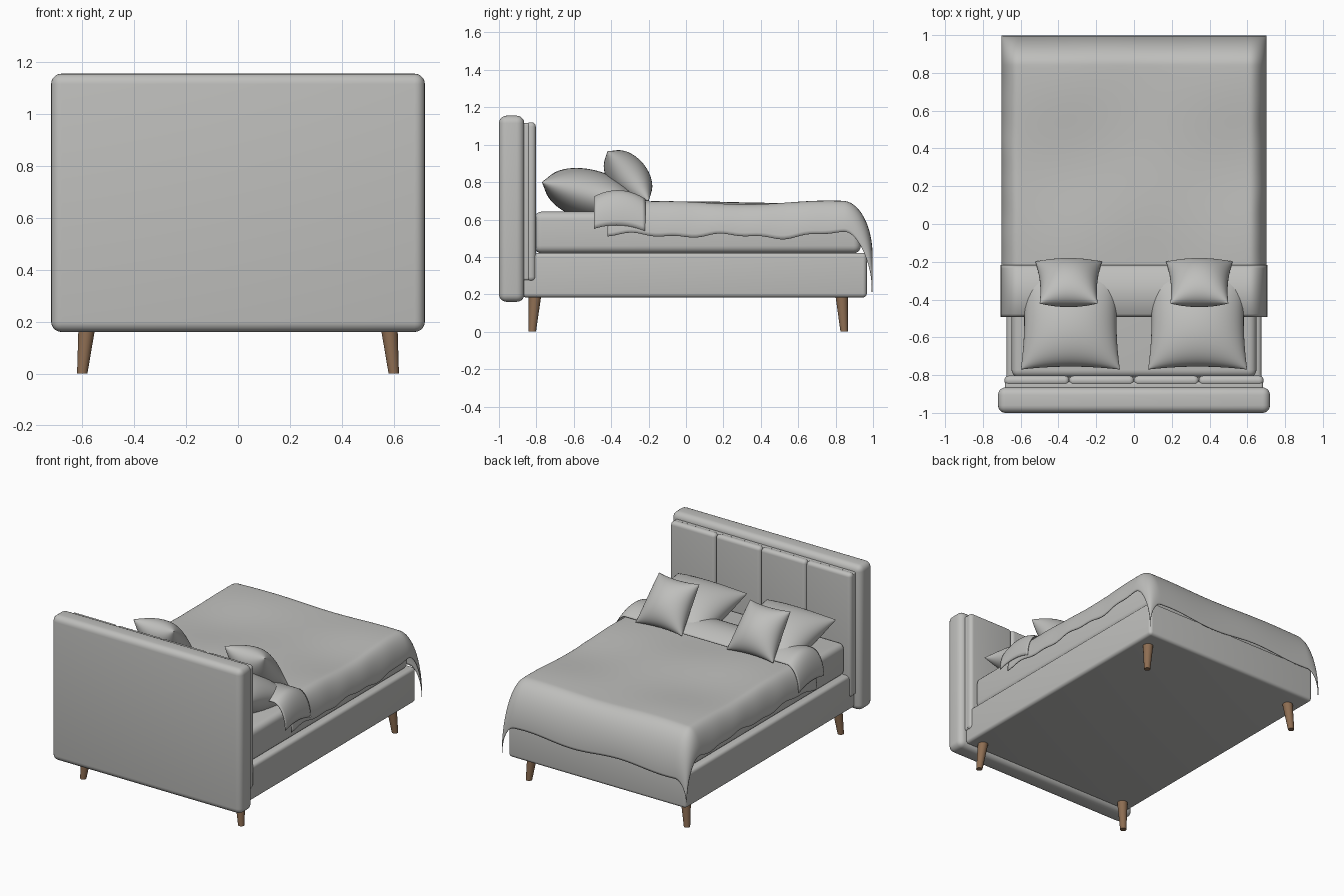
import bpy, bmesh, math
from math import sin, cos, pi, radians

if "Cube" in bpy.data.objects:
    bpy.data.objects.remove(bpy.data.objects["Cube"])


def material(name, rgb):
    m = bpy.data.materials.new(name)
    m.diffuse_color = (*rgb, 1)
    m.use_nodes = True
    m.node_tree.nodes["Principled BSDF"].inputs["Base Color"].default_value = m.diffuse_color
    return m


FABRIC = material("grey fabric", (0.52, 0.52, 0.505))
WOOD = material("brown wood", (0.27, 0.155, 0.085))


def finish(name, bm, mat, angle=40):
    bmesh.ops.recalc_face_normals(bm, faces=bm.faces)
    me = bpy.data.meshes.new(name)
    bm.to_mesh(me)
    bm.free()
    ob = bpy.data.objects.new(name, me)
    bpy.context.collection.objects.link(ob)
    me.materials.append(mat)
    bpy.ops.object.select_all(action='DESELECT')
    ob.select_set(True)
    bpy.context.view_layer.objects.active = ob
    bpy.ops.object.shade_smooth_by_angle(angle=radians(angle))
    return ob


def box(name, x, y, z, r, mat=FABRIC):
    """Rounded box from (min, max) ranges."""
    bm = bmesh.new()
    bmesh.ops.create_cube(bm, size=1)
    for v in bm.verts:
        v.co = [a + (b - a) * (c + 0.5) for (a, b), c in zip((x, y, z), v.co)]
    bmesh.ops.bevel(bm, geom=bm.edges[:], offset=r, segments=5, profile=0.5, affect='EDGES')
    return finish(name, bm, mat)


def grid(bm, nu, nv, f):
    """Surface f(s, t) with s, t in -1..1."""
    rows = [[bm.verts.new(f(2 * i / nu - 1, 2 * j / nv - 1)) for j in range(nv + 1)]
            for i in range(nu + 1)]
    for i in range(nu):
        for j in range(nv):
            bm.faces.new((rows[i][j], rows[i + 1][j], rows[i + 1][j + 1], rows[i][j + 1]))


def pillow(name, loc, w, l, h, tilt, pinch, taper=0):
    bm = bmesh.new()
    for side in (1, -1):
        def f(s, t):
            s, t = sin(s * pi / 2), sin(t * pi / 2)
            return (s * w / 2 * (1 - pinch * (1 - t * t)) * (1 + taper * t),
                    t * l / 2 * (1 - pinch * (1 - s * s)),
                    side * h * max(0, (1 - s * s) * (1 - t * t)) ** 0.5)
        grid(bm, 28, 28, f)
    bmesh.ops.remove_doubles(bm, verts=bm.verts, dist=1e-5)
    ob = finish(name, bm, FABRIC, 60)
    ob.location = loc
    ob.rotation_euler.x = radians(tilt)


def drape(s, inner, outer, drop):
    """Flat up to inner, then a quarter ellipse falling by drop at outer."""
    if s < 0.65:
        return inner * s / 0.65, 0
    a = (s - 0.65) / 0.35 * pi / 2
    return inner + (outer - inner) * sin(a), drop * (1 - cos(a))


def cloth(name, nu, nv, f):
    bm = bmesh.new()
    grid(bm, nu, nv, f)
    ob = finish(name, bm, FABRIC, 60)
    mod = ob.modifiers.new("thickness", 'SOLIDIFY')
    mod.thickness = 0.005
    mod.offset = 0


# headboard with four padded panels
box("headboard", (-0.72, 0.72), (-1.0, -0.865), (0.16, 1.155), 0.04)
box("panel_backing", (-0.683, 0.683), (-0.88, -0.835), (0.275, 1.115), 0.012)
for i in range(4):
    x0 = -0.686 + i * 0.343
    box(f"headboard_panel_{i + 1}", (x0, x0 + 0.343), (-0.855, -0.803), (0.27, 1.12), 0.024)

# base and mattress
box("bed_base", (-0.675, 0.675), (-0.875, 0.967), (0.183, 0.422), 0.022)
box("mattress", (-0.648, 0.648), (-0.812, 0.935), (0.42, 0.642), 0.04)


# blanket hanging over the sides and the foot
def blanket(s, t):
    y, dy = drape((t + 1) / 2, 1.26, 1.415, 0.29)
    y -= 0.42
    wave = 0.012 * sin(11 * y + 1 + s) + 0.006 * sin(27 * y)
    x, dx = drape(abs(s), 0.61, 0.70, 0.175 + wave)
    x = math.copysign(x, s)
    z = 0.688 + 0.006 * sin(7 * x + 1) * sin(6 * y) + 0.005 * cos(8 * y - 6)
    return x, y, z - dx - dy * (1 + 0.04 * sin(9 * x))


cloth("blanket", 80, 90, blanket)


# folded sheet across the head end of the blanket
def fold(s, t):
    bump = 1 - t * t
    x, dx = drape(abs(s), 0.61, 0.703, 0.17 + 0.015 * bump)
    return math.copysign(x, s), -0.355 + 0.137 * t, 0.714 - 0.006 * t + 0.04 * bump - dx


cloth("folded_sheet", 64, 16, fold)

# pillows and legs, mirrored left and right
for side, sx in (("left", -1), ("right", 1)):
    pillow(f"{side}_large_pillow", (sx * 0.337, -0.51, 0.73), 0.525, 0.54, 0.135, -15, 0.07)
    pillow(f"{side}_small_pillow", (sx * 0.346, -0.31, 0.832), 0.33, 0.345, 0.105, -50, 0.08, 0.07)
    for end, y0, y1 in (("front", -0.822, -0.807), ("back", 0.846, 0.832)):
        bm = bmesh.new()
        bmesh.ops.create_cone(bm, cap_ends=True, segments=24, radius1=0.02, radius2=0.034, depth=1)
        for v in bm.verts:
            k = v.co.z + 0.5
            v.co = (v.co.x + sx * (0.6 - 0.02 * k), v.co.y + y0 + (y1 - y0) * k, 0.2 * k)
        finish(f"{end}_{side}_leg", bm, WOOD)
